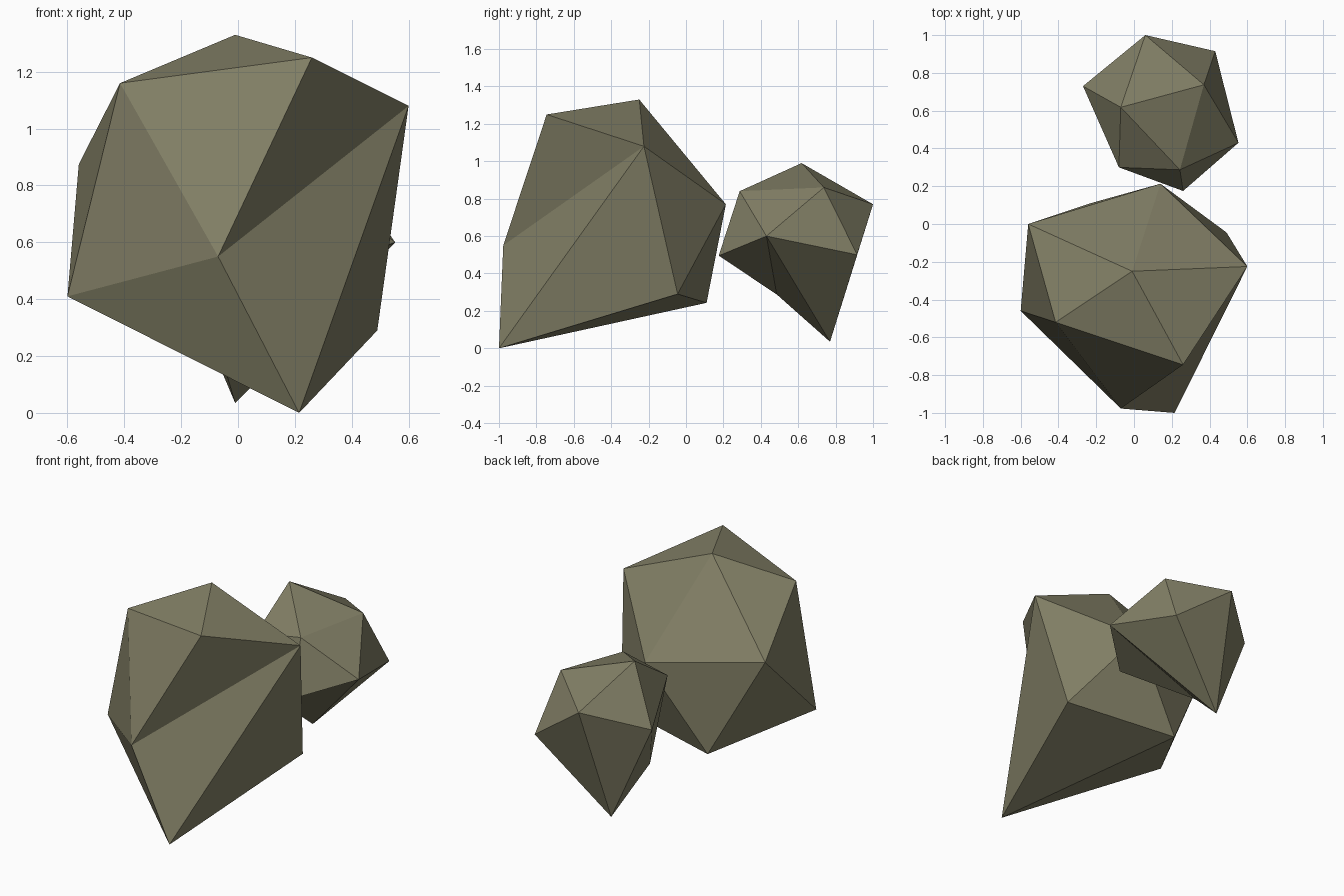
import bpy, bmesh

if "Cube" in bpy.data.objects:
    bpy.data.objects.remove(bpy.data.objects["Cube"])

stone = bpy.data.materials.new("olive_stone")
stone.diffuse_color = (0.22, 0.21, 0.13, 1.0)
stone.use_nodes = True
stone.node_tree.nodes["Principled BSDF"].inputs["Base Color"].default_value = stone.diffuse_color


def rock(name, top, crown, lower, fan, turned=()):
    """Faceted boulder: a fan round the top point, a zigzag belt between two
    rings, and a flat-faced underside fanned from lower[fan].
    lower[i] sits between crown[i] and crown[i+1]; 'turned' belts form a dent."""
    bm = bmesh.new()
    t = bm.verts.new(top)
    up = [bm.verts.new(p) for p in crown]
    lo = [bm.verts.new(p) for p in lower]
    n = len(up)
    for i in range(n):
        j = (i + 1) % n
        bm.faces.new((t, up[i], up[j]))
        if i in turned:
            bm.faces.new((up[i], lo[j], up[j]))
            bm.faces.new((up[i], lo[i], lo[j]))
        else:
            bm.faces.new((up[i], lo[i], up[j]))
            bm.faces.new((up[j], lo[i], lo[j]))
    # underside
    for k in range(1, n - 1):
        bm.faces.new((lo[fan], lo[(fan + k + 1) % n], lo[(fan + k) % n]))
    bmesh.ops.recalc_face_normals(bm, faces=bm.faces)
    mesh = bpy.data.meshes.new(name)
    bm.to_mesh(mesh)
    bm.free()
    mesh.materials.append(stone)
    obj = bpy.data.objects.new(name, mesh)
    bpy.context.collection.objects.link(obj)
    return obj


# large boulder at the front
rock("large_rock", (-0.01, -0.25, 1.33),
     crown=[(0.26, -0.745, 1.25), (-0.415, -0.52, 1.16), (-0.56, 0.0, 0.875),
            (0.14, 0.213, 0.77), (0.6, -0.225, 1.08)],
     lower=[(-0.07, -0.977, 0.55), (-0.6, -0.46, 0.41), (-0.23, 0.11, 0.243),
            (0.49, -0.045, 0.29), (0.215, -1.0, 0.0)],
     fan=4, turned=(4,))

# smaller boulder behind it
rock("small_rock", (-0.07, 0.618, 0.99),
     crown=[(0.06, 1.0, 0.77), (0.37, 0.737, 0.86), (0.243, 0.287, 0.84),
            (-0.08, 0.3, 0.78), (-0.27, 0.73, 0.645)],
     lower=[(0.43, 0.915, 0.5), (0.553, 0.43, 0.6), (0.26, 0.175, 0.495),
            (-0.085, 0.485, 0.288), (-0.01, 0.77, 0.035)],
     fan=1)
